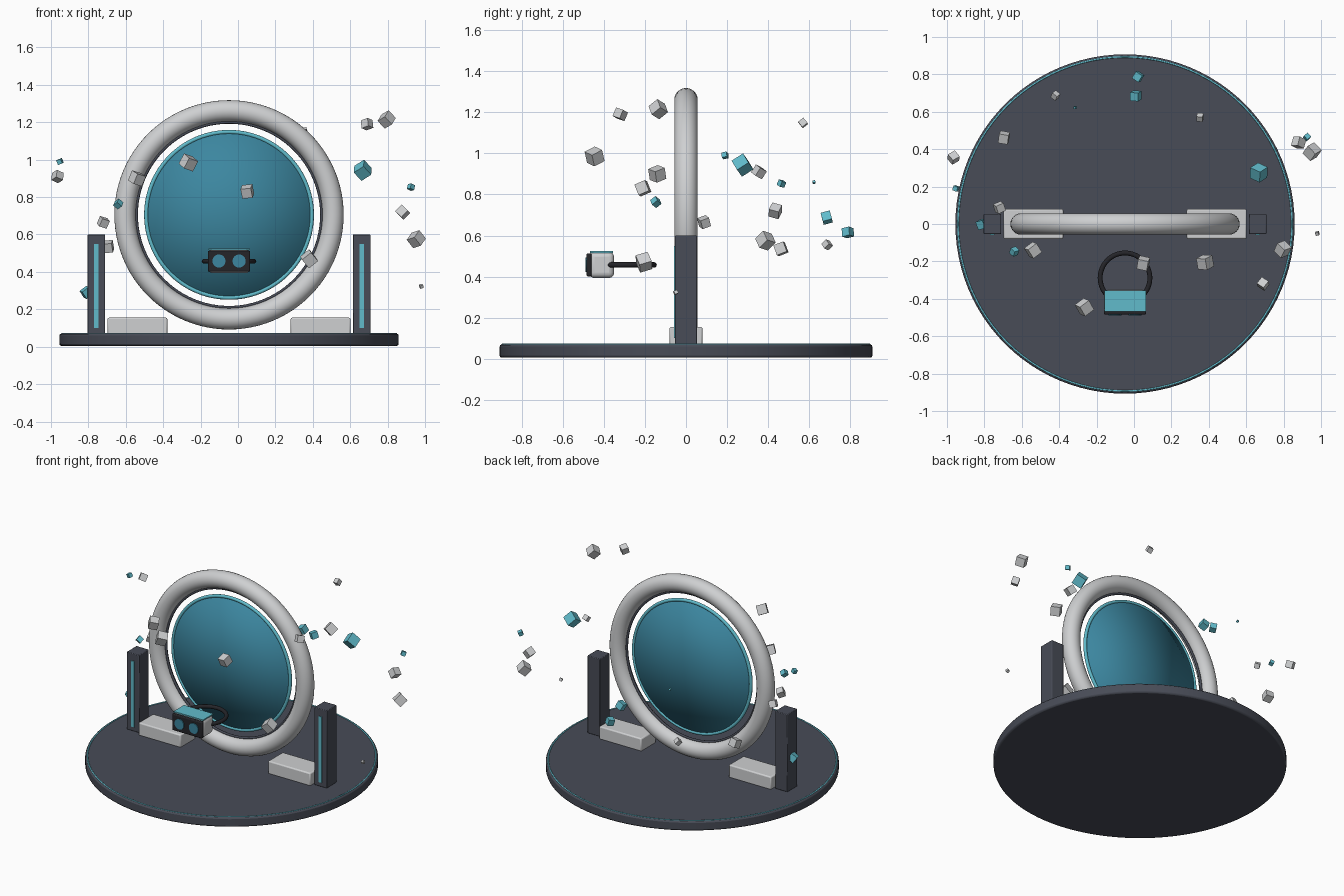
import bpy, bmesh, math, random
from mathutils import Vector

if "Cube" in bpy.data.objects:
    bpy.data.objects.remove(bpy.data.objects["Cube"])

random.seed(4)
CX, CZ = -0.048, 0.705   # portal centre


def material(name, rgb):
    m = bpy.data.materials.new(name)
    m.diffuse_color = (*rgb, 1)
    m.use_nodes = True
    m.node_tree.nodes["Principled BSDF"].inputs["Base Color"].default_value = m.diffuse_color
    return m


LIGHT = material("light grey", (0.62, 0.63, 0.64))
DARK = material("slate grey", (0.065, 0.072, 0.095))
BLACK = material("near black", (0.018, 0.018, 0.022))
TEAL = material("teal", (0.12, 0.5, 0.6))
BLUE = material("deep blue", (0.045, 0.24, 0.35))


def finish(name, mat, bevel=0, segments=2, smooth=True, angle=35):
    o = bpy.context.object
    o.name = name
    o.data.materials.append(mat)
    if bevel:
        b = o.modifiers.new("bevel", "BEVEL")
        b.width, b.segments = bevel, segments
        b.limit_method = "ANGLE"
    if smooth:
        bpy.ops.object.shade_smooth_by_angle(angle=math.radians(angle))
    return o


def box(name, mat, loc, size, bevel=0, segments=2, rot=(0, 0, 0)):
    bpy.ops.mesh.primitive_cube_add(size=1, location=loc, rotation=rot)
    bpy.context.object.scale = size
    bpy.ops.object.transform_apply(location=False, rotation=False, scale=True)
    return finish(name, mat, bevel, segments, smooth=bevel > 0)


def torus(name, mat, loc, major, minor, upright=False, segs=(96, 24)):
    bpy.ops.mesh.primitive_torus_add(
        major_radius=major, minor_radius=minor, major_segments=segs[0],
        minor_segments=segs[1], location=loc,
        rotation=(math.pi / 2 if upright else 0, 0, 0))
    return finish(name, mat, angle=80)


def disc(name, mat, loc, radius, depth, upright=False, bevel=0, fill="NGON", verts=96, angle=35):
    bpy.ops.mesh.primitive_cylinder_add(
        vertices=verts, radius=radius, depth=depth, location=loc, end_fill_type=fill,
        rotation=(math.pi / 2 if upright else 0, 0, 0))
    return finish(name, mat, bevel, angle=angle)


# Round platform with a thin glowing rim line
disc("platform", DARK, (CX, 0, 0.0375), 0.907, 0.065, bevel=0.01)
torus("platform_rim_line", TEAL, (CX, 0, 0.069), 0.893, 0.005, segs=(96, 8))

# Portal ring, its inner lip, the teal edge and the softly shaded pane
torus("portal_ring", LIGHT, (CX, 0, CZ), 0.556, 0.057, True)
torus("portal_inner_lip", DARK, (CX, 0, CZ), 0.495, 0.008, True, (96, 10))
torus("portal_edge", TEAL, (CX, 0, CZ), 0.443, 0.011, True, (96, 12))
disc("portal_pane", BLUE, (CX, 0, CZ), 0.44, 0.012, True, fill="TRIFAN", angle=180)

# Feet, side posts and light strips on both sides
for side, s in (("left", -1), ("right", 1)):
    box(side + "_foot", LIGHT, (CX + s * 0.49, 0, 0.11), (0.32, 0.16, 0.09), 0.008)
    box(side + "_post", DARK, (CX + s * 0.709, 0, 0.335), (0.094, 0.106, 0.53), 0.004)
    box(side + "_post_strip", TEAL, (CX + s * 0.709, -0.054, 0.325), (0.024, 0.008, 0.45))

# Headset: shell, top plate, visor, lenses and strap
box("headset_shell", LIGHT, (CX, -0.411, 0.457), (0.226, 0.122, 0.128), 0.026, 4)
box("headset_top_plate", TEAL, (CX, -0.412, 0.520), (0.222, 0.112, 0.008))
box("headset_visor", BLACK, (CX, -0.472, 0.457), (0.226, 0.024, 0.112), 0.006)
for side, s in (("left", -1), ("right", 1)):
    disc(side + "_lens", BLUE, (CX + s * 0.054, -0.486, 0.458), 0.035, 0.008, True, verts=32)
torus("headset_strap", BLACK, (CX, -0.288, 0.457), 0.133, 0.013, segs=(64, 12))

# Floating cubes: x, y, z, edge
GREY_CUBES = [
    (-.265, -.445, .985, .062), (-.54, -.14, .90, .058), (.05, -.21, .83, .056),
    (.38, -.205, .47, .062), (-.72, .088, .665, .045), (-.695, .462, .535, .052),
    (-.965, .355, .91, .045), (.98, -.05, .323, .018), (.69, -.32, 1.19, .045),
    (.795, -.135, 1.215, .058), (.88, .435, .72, .05), (.953, .387, .575, .06),
    (.353, .57, 1.148, .033), (-.42, .687, .555, .033)]
TEAL_CUBES = [
    (-.64, -.147, .763, .034), (-.952, .19, .99, .026), (-.81, 0, .29, .046),
    (.667, .275, .943, .066), (.925, .465, .853, .028), (-.315, .623, .86, .013),
    (.01, .685, .687, .046), (.022, .788, .615, .042)]
for label, mat, cubes in (("grey", LIGHT, GREY_CUBES), ("teal", TEAL, TEAL_CUBES)):
    for i, (x, y, z, e) in enumerate(cubes):
        rot = [random.uniform(0.15, 1.4) for _ in range(3)]
        box(f"{label}_floating_cube_{i + 1}", mat, (x, y, z), (e, e, e), rot=rot)
